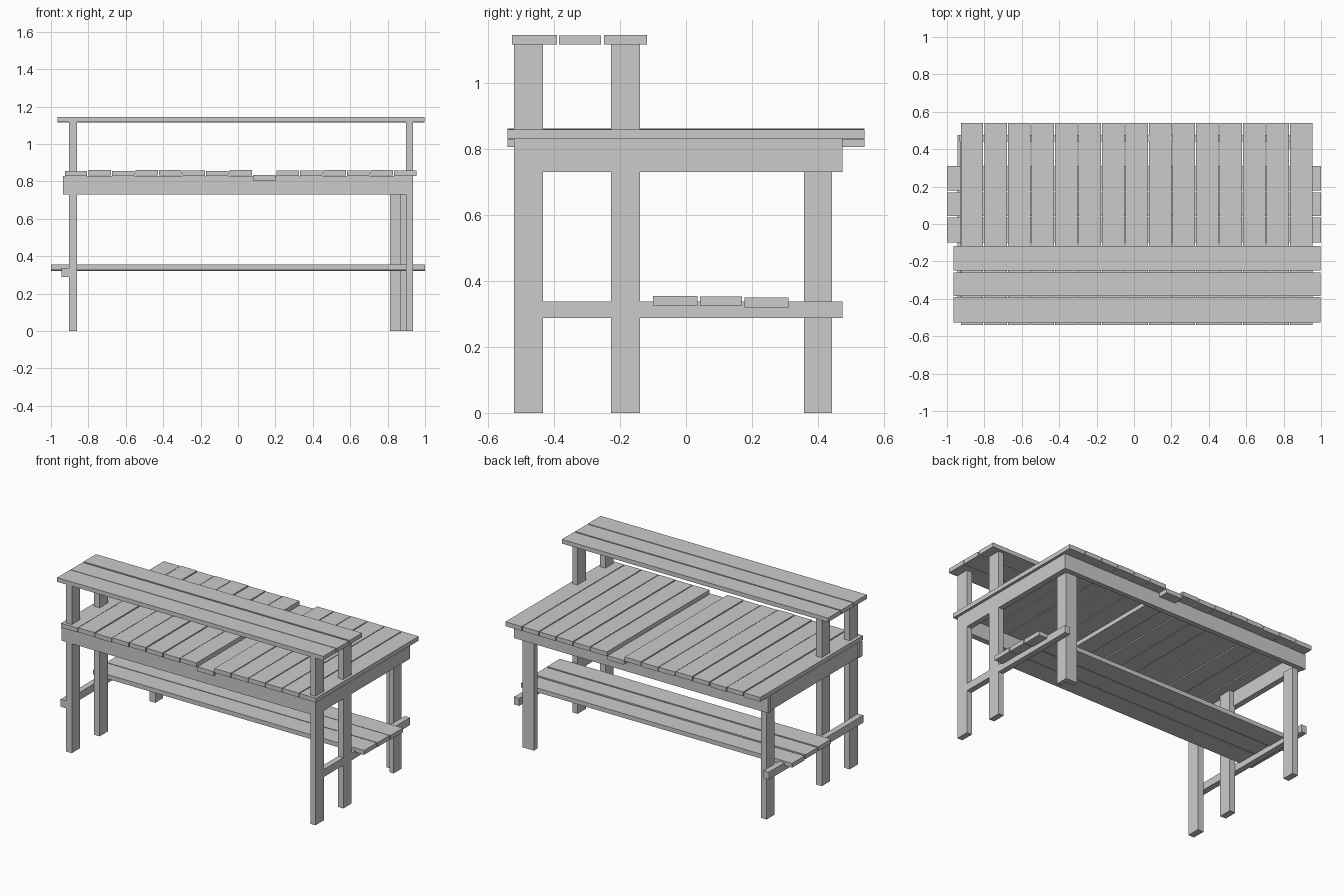
import bpy


def box(name, x, y, z):
    """Axis-aligned timber from (min, max) ranges."""
    bpy.ops.mesh.primitive_cube_add(
        size=1, location=[(r[0] + r[1]) / 2 for r in (x, y, z)])
    ob = bpy.context.object
    ob.name = name
    ob.scale = [r[1] - r[0] for r in (x, y, z)]
    bpy.ops.object.transform_apply(location=False, rotation=False, scale=True)
    return ob


LEFT, RIGHT = (-0.904, -0.861), (0.898, 0.936)

# tall front posts carrying the upper shelf
for side, x in (("left", LEFT), ("right", RIGHT)):
    for n, y in (("front", (-0.521, -0.433)), ("middle", (-0.227, -0.139))):
        box(f"{side}_{n}_post", x, y, (0, 1.12))

# rear legs: a plain board on the left, an L-shaped pair on the right
box("left_rear_leg", LEFT, (0.358, 0.442), (0, 0.73))
box("right_rear_leg_side", (0.868, 0.898), (0.358, 0.442), (0, 0.73))
box("right_rear_leg_back", (0.813, 0.868), (0.405, 0.442), (0, 0.73))

# low stretchers under the bench shelf
box("left_stretcher", (-0.943, -0.904), (-0.521, 0.475), (0.288, 0.338))
box("right_stretcher", RIGHT, (-0.521, 0.475), (0.288, 0.338))

# apron frame
z = (0.73, 0.83)
box("front_apron", (-0.936, 0.898), (-0.521, -0.483), z)
box("back_apron", (-0.936, 0.898), (0.442, 0.475), z)
box("left_apron", (-0.928, -0.89), (-0.483, 0.442), z)
box("right_apron", RIGHT, (-0.521, 0.475), z)

# table planks, slightly uneven in height, one sunken
offsets = [0, 0.003, 0, 0.003, 0.005, 0.002, 0, 0.003, -0.022,
           0.001, 0.001, 0.003, 0.002, 0.003, 0.002]
for i, dz in enumerate(offsets):
    c = -0.866 + i * 0.1257
    box(f"table_plank_{i + 1}", (c - 0.06, c + 0.06), (-0.541, 0.541),
        (0.828 + dz, 0.857 + dz))

# upper shelf boards
for i, (y, dz) in enumerate([((-0.527, -0.391), 0), ((-0.385, -0.258), -0.001),
                             ((-0.248, -0.118), 0)]):
    box(f"upper_shelf_board_{i + 1}", (-0.965, 0.998), y, (1.117 + dz, 1.145 + dz))

# lower shelf boards
for i, (y, top) in enumerate([((-0.10, 0.035), 0.355), ((0.043, 0.169), 0.353),
                              ((0.178, 0.31), 0.349)]):
    box(f"lower_shelf_board_{i + 1}", (-1, 1), y, (top - 0.029, top))
